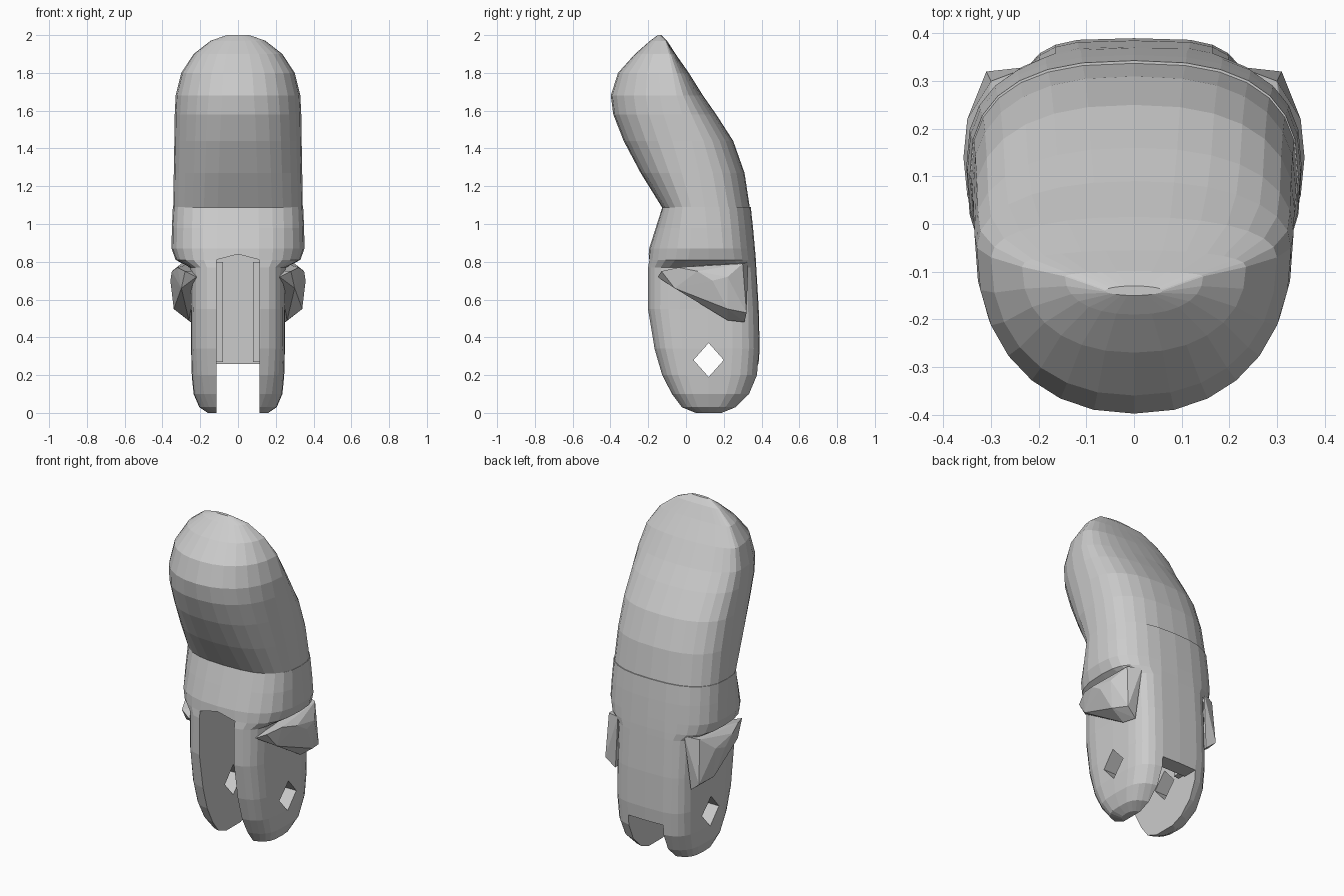
import bpy
import bmesh
import math
from mathutils import Vector

cube = bpy.data.objects.get("Cube")
if cube:
    bpy.data.objects.remove(cube)


def finish(name, bm):
    bmesh.ops.recalc_face_normals(bm, faces=bm.faces)
    mesh = bpy.data.meshes.new(name)
    bm.to_mesh(mesh)
    bm.free()
    obj = bpy.data.objects.new(name, mesh)
    bpy.context.collection.objects.link(obj)
    return obj


def loft(name, sections, sides=28):
    """Sections: height, front y, widest y, back y, half width, roundness."""
    bm = bmesh.new()
    rings = []
    for z, front, mid, back, half, power in sections:
        ring = []
        for i in range(sides):
            a = math.tau * i / sides
            c, s = math.cos(a), math.sin(a)
            x = math.copysign(abs(c) ** (2 / power), c) * half
            depth = back - mid if s > 0 else mid - front
            y = mid + math.copysign(abs(s) ** (2 / power), s) * depth
            ring.append(bm.verts.new((x, y, z)))
        rings.append(ring)
    for low, high in zip(rings, rings[1:]):
        for i in range(sides):
            j = (i + 1) % sides
            bm.faces.new((low[i], low[j], high[j], high[i]))
    bm.faces.new(rings[0])
    bm.faces.new(rings[-1])
    return finish(name, bm)


def prism(name, outline, start, end, to_point):
    """Extrude a 2D outline between two depths."""
    bm = bmesh.new()
    a = [bm.verts.new(to_point(u, v, start)) for u, v in outline]
    b = [bm.verts.new(to_point(u, v, end)) for u, v in outline]
    bm.faces.new(a)
    bm.faces.new(b)
    for i in range(len(a)):
        j = (i + 1) % len(a)
        bm.faces.new((a[i], a[j], b[j], b[i]))
    return finish(name, bm)


def hull(name, points, side):
    bm = bmesh.new()
    for x, y, z in points:
        bm.verts.new(Vector((x * side, y, z)))
    res = bmesh.ops.convex_hull(bm, input=bm.verts)
    loose = {v for v in res["geom_interior"] if isinstance(v, bmesh.types.BMVert)}
    bmesh.ops.delete(bm, geom=list(loose), context="VERTS")
    return finish(name, bm)


def boolean(target, tool, operation):
    mod = target.modifiers.new(tool.name, "BOOLEAN")
    mod.operation = operation
    mod.solver = "EXACT"
    mod.object = tool
    bpy.context.view_layer.objects.active = target
    bpy.ops.object.modifier_apply(modifier=mod.name)
    bpy.data.objects.remove(tool)


# Curved fingertip with a rounded pad and flatter back
loft("fingertip", [
    (1.085, -.125, .10, .338, .343, 2.6),
    (1.27, -.24, .07, .31, .34, 2.5),
    (1.44, -.33, .03, .25, .337, 2.4),
    (1.58, -.385, -.02, .16, .335, 2.3),
    (1.68, -.398, -.05, .09, .33, 2.2),
    (1.80, -.36, -.07, .015, .30, 2.2),
    (1.90, -.27, -.09, -.055, .235, 2.2),
    (1.97, -.19, -.11, -.10, .145, 2.2),
    (2.00, -.15, -.14, -.13, .06, 2.0),
])

# Knuckle: wide collar above narrower cheeks with round ends
knuckle = loft("knuckle", [
    (0, .04, .12, .20, .16, 3),
    (.03, -.03, .12, .27, .205, 3.2),
    (.10, -.08, .12, .34, .235, 3.5),
    (.20, -.13, .12, .38, .245, 3.8),
    (.34, -.17, .12, .39, .25, 4),
    (.55, -.205, .12, .385, .25, 4),
    (.77, -.205, .12, .372, .255, 3.8),
    (.81, -.20, .12, .37, .33, 2.8),
    (.87, -.195, .12, .365, .352, 2.6),
    (.98, -.16, .11, .355, .35, 2.6),
    (1.09, -.125, .10, .343, .345, 2.6),
])

# Slanted side ridges
ridge_points = [
    (.22, -.15, .72), (.28, -.13, .75), (.32, -.04, .77), (.35, .06, .75),
    (.358, .14, .70), (.35, .22, .72), (.34, .22, .55), (.26, .22, .49),
    (.25, .31, .48), (.31, .32, .53), (.30, .30, .79), (.22, .33, .80),
    (.20, -.02, .75), (.30, -.06, .66),
]
for label, side in (("left", 1), ("right", -1)):
    boolean(knuckle, hull(label + "_ridge", ridge_points, side), "UNION")

# Front slot with a peaked roof, open below the back wall
slot_outline = [(-.115, -.1), (.115, -.1), (.115, .81), (0, .84), (-.115, .81)]
boolean(knuckle, prism("slot", slot_outline, -.6, .29,
                       lambda u, v, d: (u, d, v)), "DIFFERENCE")
gap_outline = [(-.115, -.1), (.115, -.1), (.115, .26), (-.115, .26)]
boolean(knuckle, prism("lower_gap", gap_outline, .2, .6,
                       lambda u, v, d: (u, d, v)), "DIFFERENCE")

# Diamond pin hole through both cheeks
pin_outline = [(.04, .28), (.12, .19), (.20, .28), (.12, .37)]
boolean(knuckle, prism("pin_hole", pin_outline, -.6, .6,
                       lambda u, v, d: (d, u, v)), "DIFFERENCE")

# Narrow guide rails along the back of the slot
for label, side in (("left", 1), ("right", -1)):
    rail = [(.08, .27), (.12, .27), (.12, .80), (.08, .80)]
    prism(label + "_guide_rail", rail, .24, .30,
          lambda u, v, d: (u * side, d, v))
